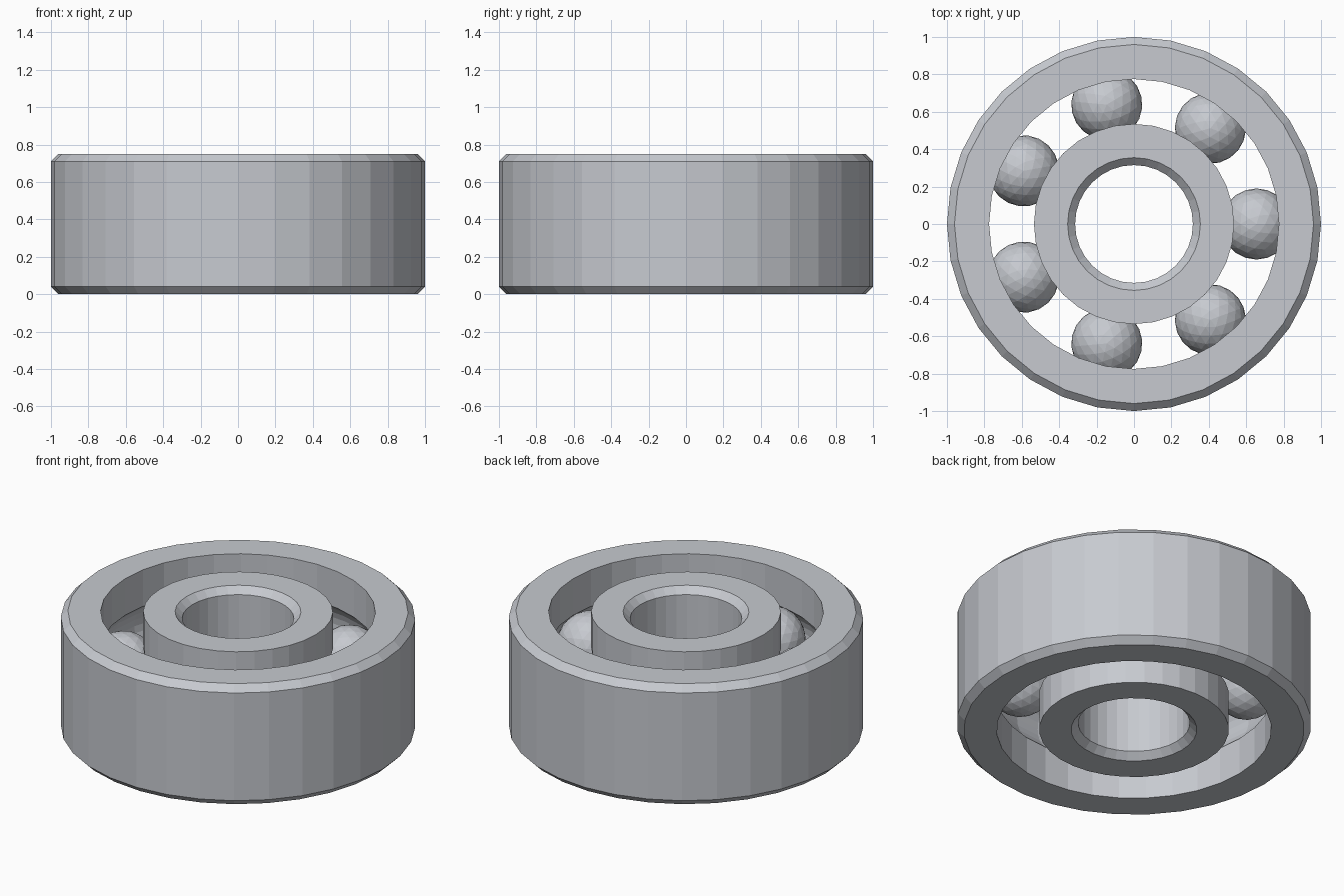
import bpy
import bmesh
from math import sin, cos, asin, tau, pi
from mathutils import Matrix

cube = bpy.data.objects.get("Cube")
if cube:
    bpy.data.objects.remove(cube, do_unlink=True)

HEIGHT, MID = 0.75, 0.375
CHAMFER = 0.04
SIDES = 32
OUTER, OUTER_LIP = 1.0, 0.775
INNER_LIP, BORE = 0.535, 0.315
TRACK, BALL = 0.655, 0.19
BALLS = 7

steel = bpy.data.materials.new("steel grey")
steel.use_nodes = True
steel.diffuse_color = (0.57, 0.59, 0.63, 1)
steel.node_tree.nodes["Principled BSDF"].inputs["Base Color"].default_value = steel.diffuse_color


def add_object(name, bm):
    bmesh.ops.recalc_face_normals(bm, faces=bm.faces)
    mesh = bpy.data.meshes.new(name)
    bm.to_mesh(mesh)
    bm.free()
    mesh.materials.append(steel)
    obj = bpy.data.objects.new(name, mesh)
    bpy.context.collection.objects.link(obj)
    return obj


def ring(name, wall, lip):
    """Revolve a section with a chamfered wall and a grooved lip."""
    side = 1 if wall > lip else -1
    edge = wall - side * CHAMFER
    section = [(edge, 0), (wall, CHAMFER), (wall, HEIGHT - CHAMFER), (edge, HEIGHT), (lip, HEIGHT)]
    # Ball groove, from the upper lip down to the lower lip
    half = pi / 2 - asin(abs(lip - TRACK) / BALL)
    steps = 8
    for i in range(steps + 1):
        a = half - 2 * half * i / steps
        section.append((TRACK + side * BALL * cos(a), MID + BALL * sin(a)))
    section.append((lip, 0))

    bm = bmesh.new()
    loops = []
    for s in range(SIDES):
        a = tau * s / SIDES
        loops.append([bm.verts.new((r * cos(a), r * sin(a), z)) for r, z in section])
    n = len(section)
    for s in range(SIDES):
        here, after = loops[s], loops[(s + 1) % SIDES]
        for i in range(n):
            j = (i + 1) % n
            bm.faces.new((here[i], after[i], after[j], here[j]))
    return add_object(name, bm)


# Rings
ring("outer_ring", OUTER, OUTER_LIP)
ring("inner_ring", BORE, INNER_LIP)

# Faceted balls spaced around the track
for k in range(BALLS):
    bm = bmesh.new()
    place = Matrix.Rotation(tau * k / BALLS, 4, "Z") @ Matrix.Translation((TRACK, 0, MID))
    bmesh.ops.create_icosphere(bm, subdivisions=3, radius=BALL, matrix=place)
    add_object(f"ball_{k + 1}", bm)
